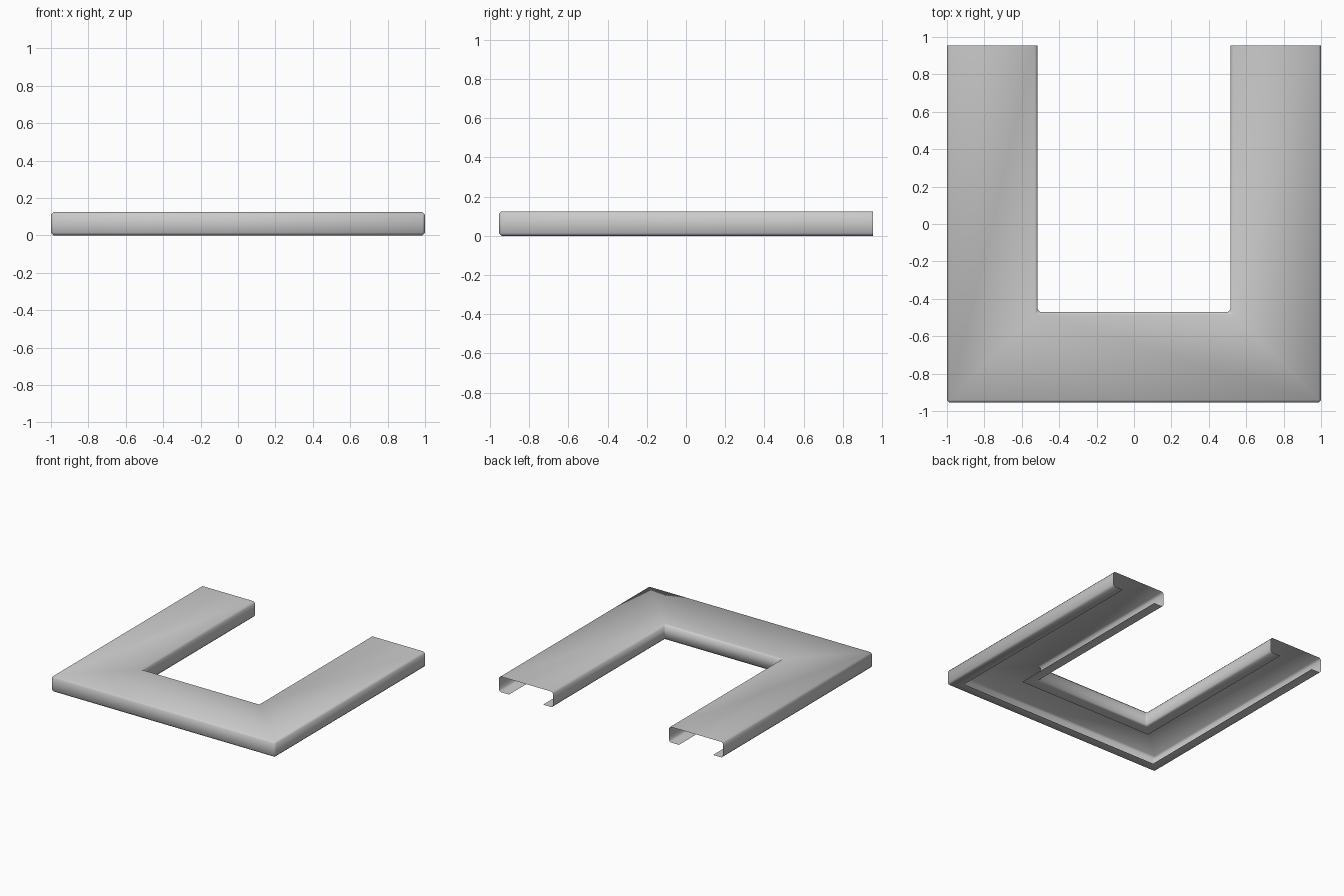
import bpy
import bmesh

default = bpy.data.objects.get("Cube")
if default:
    bpy.data.objects.remove(default, do_unlink=True)

HALF_X, HALF_Y = 1.0, 0.955
WIDTH, HEIGHT, LIP, EDGE = 0.484, 0.125, 0.09, 0.014

# Plain grey metal
grey = bpy.data.materials.new("grey")
grey.use_nodes = True
colour = (0.6, 0.6, 0.6, 1)
grey.diffuse_color = colour
grey.node_tree.nodes["Principled BSDF"].inputs["Base Color"].default_value = colour

# Open channel section: inset from the outer side, height
section = [(LIP, 0), (0, 0), (0, HEIGHT),
           (WIDTH, HEIGHT), (WIDTH, 0), (WIDTH - LIP, 0)]


def path(inset):
    """U-shaped path with mitred corners, open at the back."""
    x, y = HALF_X - inset, HALF_Y - inset
    return [(x, HALF_Y), (x, -y), (-x, -y), (-x, HALF_Y)]


# Sweep the section along the path
bm = bmesh.new()
rails = [[bm.verts.new((x, y, z)) for x, y in path(inset)] for inset, z in section]
for low, high in zip(rails, rails[1:]):
    for s in range(len(low) - 1):
        bm.faces.new((low[s], high[s], high[s + 1], low[s + 1]))

# Ease the folded edges
bm.normal_update()
folds = [e for e in bm.edges if len(e.link_faces) == 2 and e.calc_face_angle() > 1]
bmesh.ops.bevel(bm, geom=folds, offset=EDGE, segments=1, affect='EDGES')
for face in bm.faces:
    face.smooth = True

mesh = bpy.data.meshes.new("channel_frame")
bm.to_mesh(mesh)
bm.free()
mesh.materials.append(grey)
frame = bpy.data.objects.new("channel_frame", mesh)
bpy.context.collection.objects.link(frame)
